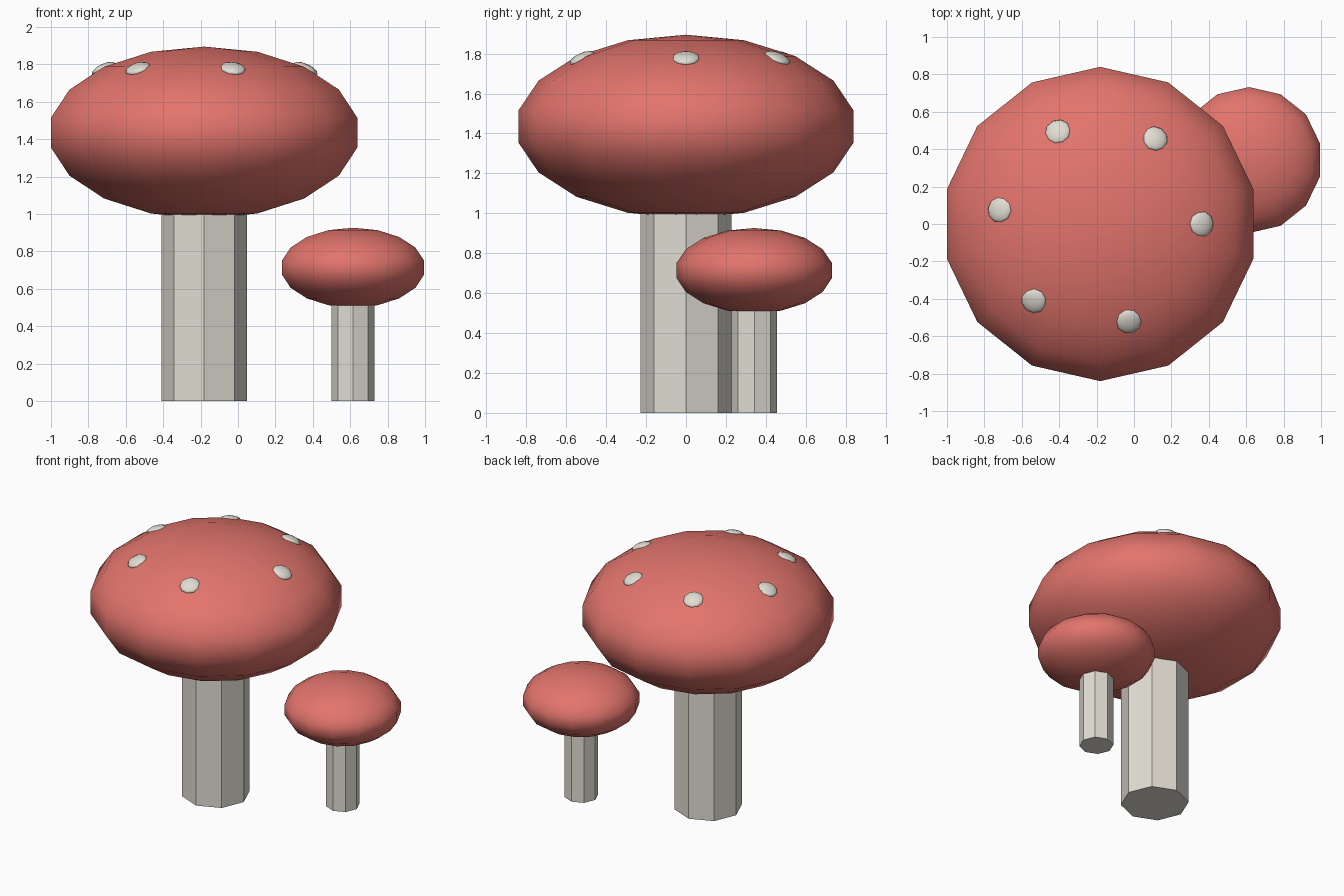
import bpy
import math
from mathutils import Vector

cube = bpy.data.objects.get("Cube")
if cube:
    bpy.data.objects.remove(cube, do_unlink=True)


def material(name, rgb):
    mat = bpy.data.materials.new(name)
    mat.use_nodes = True
    color = (*rgb, 1.0)
    mat.diffuse_color = color
    mat.node_tree.nodes["Principled BSDF"].inputs["Base Color"].default_value = color
    return mat


red = material("cap red", (0.76, 0.175, 0.15))
cream = material("stem cream", (0.75, 0.72, 0.65))


def finish(name, mat, smooth):
    obj = bpy.context.object
    obj.name = name
    obj.data.materials.append(mat)
    if smooth:
        bpy.ops.object.shade_smooth()
    return obj


def stem(name, x, y, radius, height):
    bpy.ops.mesh.primitive_cylinder_add(
        vertices=8, radius=radius, depth=height, location=(x, y, height / 2))
    return finish(name, cream, False)


def ellipsoid(name, mat, center, radius, half_height, segments, rings, normal=None):
    bpy.ops.mesh.primitive_uv_sphere_add(
        segments=segments, ring_count=rings, radius=1, location=center)
    obj = finish(name, mat, True)
    obj.scale = (radius, radius, half_height)
    if normal:
        obj.rotation_euler = normal.to_track_quat('Z', 'Y').to_euler()
    return obj


# Large mushroom
BIG = Vector((-0.181, 0.0, 1.435))
CAP_R, CAP_H = 0.853, 0.46
stem("large_stem", BIG.x, BIG.y, 0.228, 1.1)
ellipsoid("large_cap", red, BIG, CAP_R, CAP_H, 14, 9)

# Small mushroom
SMALL = Vector((0.615, 0.342, 0.713))
stem("small_stem", SMALL.x, SMALL.y, 0.114, 0.6)
ellipsoid("small_cap", red, SMALL, 0.396, 0.2135, 14, 9)

# Flattened spots lying on the large cap, one radian apart
SPOT_RING = 0.542
for i in range(6):
    out = Vector((math.cos(i), math.sin(i), 0))
    rise = CAP_H * math.sqrt(1 - (SPOT_RING / CAP_R) ** 2)
    normal = out * (SPOT_RING / CAP_R ** 2) + Vector((0, 0, rise / CAP_H ** 2))
    center = BIG + out * SPOT_RING + Vector((0, 0, rise - 0.014))
    ellipsoid(f"spot_{i + 1}", cream, center, 0.07, 0.027, 10, 6, normal.normalized())
